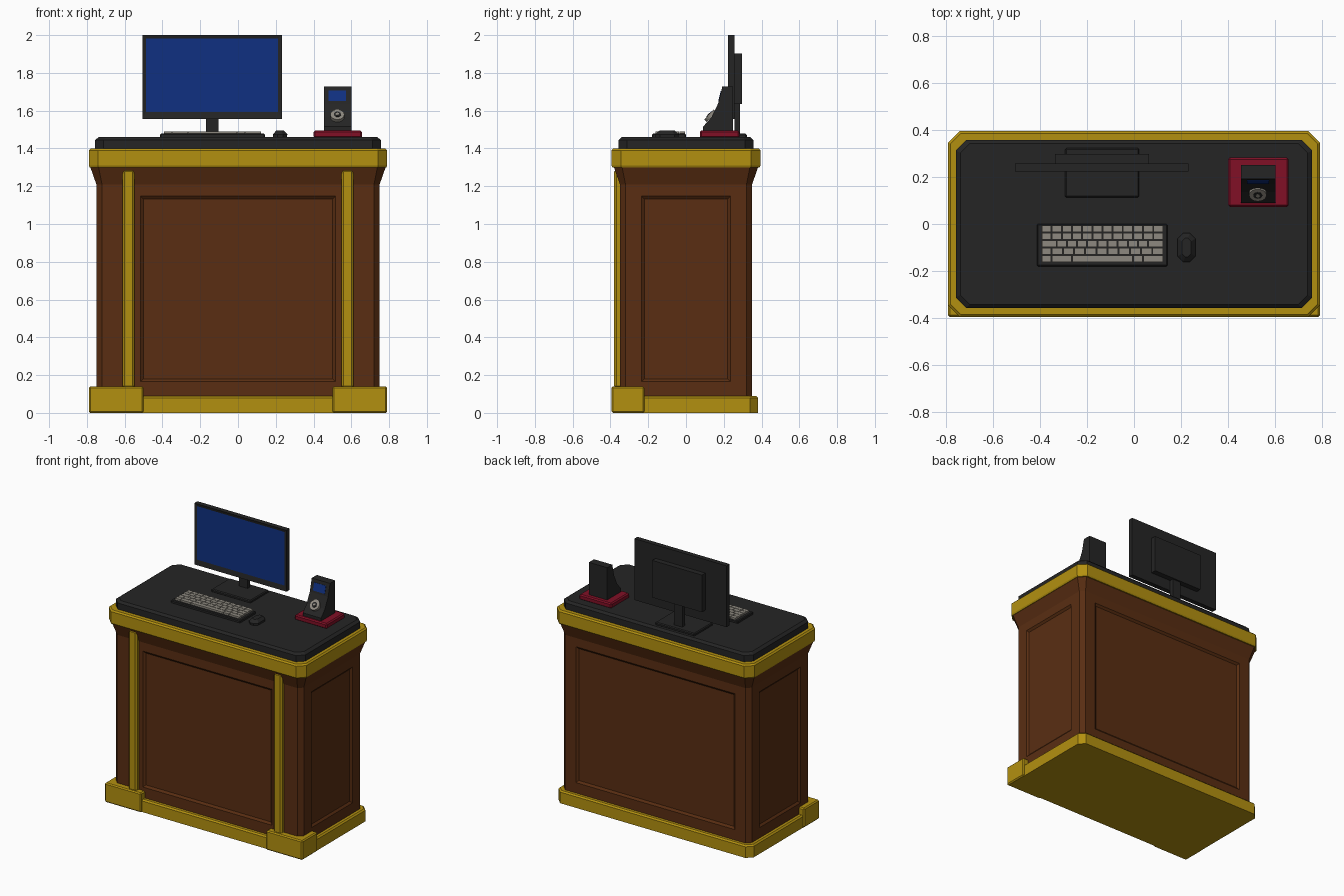
import bpy, bmesh
from mathutils import Matrix, Vector

if "Cube" in bpy.data.objects:
    bpy.data.objects.remove(bpy.data.objects["Cube"], do_unlink=True)


def material(name, rgb):
    m = bpy.data.materials.new(name)
    m.use_nodes = True
    colour = (*rgb, 1)
    m.diffuse_color = colour
    m.node_tree.nodes["Principled BSDF"].inputs["Base Color"].default_value = colour
    return m


GOLD = material("gold trim", (0.45, 0.28, 0.005))
WOOD = material("brown wood", (0.1, 0.027, 0.006))
BLACK = material("black plastic", (0.018, 0.018, 0.018))
RED = material("dark red", (0.22, 0.005, 0.019))
BLUE = material("blue screen", (0.005, 0.03, 0.22))
GREY = material("key grey", (0.27, 0.25, 0.215))


def finish(name, bm, *mats):
    bmesh.ops.recalc_face_normals(bm, faces=bm.faces[:])
    mesh = bpy.data.meshes.new(name)
    bm.to_mesh(mesh)
    bm.free()
    for m in mats:
        mesh.materials.append(m)
    ob = bpy.data.objects.new(name, mesh)
    bpy.context.collection.objects.link(ob)
    return ob


def add_box(bm, x, y, z):
    size = Vector((x[1] - x[0], y[1] - y[0], z[1] - z[0]))
    centre = Vector((sum(x), sum(y), sum(z))) / 2
    m = Matrix.Translation(centre) @ Matrix.Diagonal((*size, 1))
    return bmesh.ops.create_cube(bm, size=1, matrix=m)["verts"]


def box(name, x, y, z, mat, bevel=0):
    bm = bmesh.new()
    add_box(bm, x, y, z)
    if bevel:
        bmesh.ops.bevel(bm, geom=bm.edges[:], offset=bevel, segments=1, affect="EDGES")
    return finish(name, bm, mat)


def stack(name, layers, mat, centre=(0, 0)):
    """Loft through chamfered rectangles given as (half x, half y, chamfer, z)."""
    bm = bmesh.new()
    rings = []
    for hx, hy, c, z in layers:
        quarter = [(hx, hy - c), (hx - c, hy)]
        flip = quarter[::-1]
        pts = quarter + [(-x, y) for x, y in flip]
        pts += [(-x, -y) for x, y in quarter] + [(x, -y) for x, y in flip]
        rings.append([bm.verts.new((x + centre[0], y + centre[1], z)) for x, y in pts])
    for a, b in zip(rings, rings[1:]):
        for i in range(8):
            j = (i + 1) % 8
            bm.faces.new((a[i], a[j], b[j], b[i]))
    bm.faces.new(rings[0])
    bm.faces.new(rings[-1])
    return finish(name, bm, mat)


# Cabinet body with flared cornice
body = stack("cabinet_body", [(0.75, 0.35, 0.03, 0.05), (0.75, 0.35, 0.03, 1.21),
                              (0.785, 0.385, 0.045, 1.31)], WOOD)


# Recessed panels with sloping edges on all four sides
def recess(half, wall, direction, z0=0.165, z1=1.147, depth=0.012, slope=0.015):
    bm = bmesh.new()
    out = Vector(direction)
    side = Vector((-out.y, out.x, 0))
    rings = []
    for d, s in ((depth, -slope), (-depth, slope)):
        rings.append([bm.verts.new(out * (wall + d) + side * u + Vector((0, 0, z)))
                      for u, z in ((-half - s, z0 - s), (half + s, z0 - s),
                                   (half + s, z1 + s), (-half - s, z1 + s))])
    a, b = rings
    bm.faces.new(a)
    bm.faces.new(b)
    for v in b:
        v.co = v.co  # inner ring
    for i in range(4):
        j = (i + 1) % 4
        bm.faces.new((a[i], a[j], b[j], b[i]))
    # swap so that the opening narrows inwards
    for p, q in zip(a, b):
        shift = (q.co - p.co)
        shift -= out * shift.dot(out)
        p.co += shift
        q.co -= shift
    cutter = finish("panel_cutter", bm, WOOD)
    cutter.hide_render = True
    mod = body.modifiers.new("panel", "BOOLEAN")
    mod.operation = "DIFFERENCE"
    mod.solver = "EXACT"
    mod.object = cutter
    bpy.context.view_layer.objects.active = body
    bpy.ops.object.modifier_apply(modifier=mod.name)
    bpy.data.objects.remove(cutter, do_unlink=True)


recess(0.515, 0.35, (0, -1, 0))
recess(0.635, 0.35, (0, 1, 0))
for s in (-1, 1):
    recess(0.235, 0.75, (s, 0, 0))

# Gold plinth, top trim and black worktop
stack("plinth", [(0.78, 0.38, 0.04, 0), (0.78, 0.38, 0.04, 0.08),
                 (0.77, 0.37, 0.035, 0.09)], GOLD)
stack("top_trim", [(0.785, 0.39, 0.045, 1.3), (0.79, 0.395, 0.05, 1.31),
                   (0.79, 0.395, 0.05, 1.39), (0.78, 0.385, 0.045, 1.4)], GOLD)
stack("worktop", [(0.757, 0.357, 0.045, 1.39), (0.757, 0.357, 0.045, 1.445),
                  (0.737, 0.342, 0.04, 1.46)], BLACK)

# Corner blocks and front pilasters
for s, side in ((-1, "right"), (1, "left")):
    box(side + "_corner_block", sorted((s * 0.5, s * 0.79)), (-0.395, -0.22),
        (0, 0.14), GOLD, 0.008)
    box(side + "_pilaster", sorted((s * 0.547, s * 0.612)), (-0.38, -0.335),
        (0.13, 1.29), GOLD, 0.012)

# Monitor with recessed screen
bm = bmesh.new()
add_box(bm, (-0.505, 0.232), (0.223, 0.258), (1.557, 2))
front = min(bm.faces, key=lambda f: f.calc_center_median().y)
bmesh.ops.inset_individual(bm, faces=[front], thickness=0.027, depth=-0.005)
front.material_index = 1
for v in sorted(front.verts, key=lambda v: v.co.z)[:2]:
    v.co.z += 0.018
finish("monitor", bm, BLACK, BLUE)
box("monitor_back", (-0.335, 0.063), (0.255, 0.297), (1.635, 1.903), BLACK)
box("monitor_neck", (-0.17, -0.102), (0.256, 0.285), (1.47, 1.66), BLACK)
box("monitor_foot", (-0.293, 0.022), (0.112, 0.322), (1.455, 1.478), BLACK, 0.006)

# Keyboard, rows given as relative key widths from the back row forwards
box("keyboard", (-0.413, 0.143), (-0.18, 0), (1.455, 1.478), BLACK, 0.005)
rows = [[1] * 12, [1] * 12, [1.5] + [1] * 9 + [1.5], [1] + [1.1] * 10, [1, 2, 6, 1, 2]]
bm = bmesh.new()
for r, widths in enumerate(rows):
    x, y = -0.393, -0.006 - r * 0.0318
    unit = 0.518 / sum(widths)
    for w in widths:
        add_box(bm, (x + 0.002, x + w * unit - 0.002), (y - 0.028, y), (1.47, 1.491))
        x += w * unit
finish("keyboard_keys", bm, GREY)

# Mouse
stack("mouse", [(0.036, 0.06, 0.022, 1.455), (0.038, 0.062, 0.024, 1.475),
                (0.02, 0.04, 0.014, 1.495)], BLACK, (0.223, -0.1))

# Card terminal on its red base
box("terminal_base", (0.4, 0.657), (0.073, 0.283), (1.455, 1.494), RED, 0.008)
profile = [(0.25, 1.48), (0.09, 1.48), (0.09, 1.515), (0.135, 1.565),
           (0.17, 1.638), (0.192, 1.727), (0.25, 1.727)]
bm = bmesh.new()
face = bm.faces.new([bm.verts.new((0.455, y, z)) for y, z in profile])
ext = bmesh.ops.extrude_face_region(bm, geom=[face])["geom"]
bmesh.ops.translate(bm, vec=(0.146, 0, 0),
                    verts=[g for g in ext if isinstance(g, bmesh.types.BMVert)])
finish("terminal", bm, BLACK)

# Terminal display plate on the steep upper face
bm = bmesh.new()
add_box(bm, (-0.047, 0.047), (-0.003, 0.003), (-0.028, 0.028))
tilt = Matrix.Translation((0.526, 0.1805, 1.678)) @ Matrix.Rotation(-0.242, 4, "X")
bmesh.ops.transform(bm, matrix=tilt, verts=bm.verts[:])
finish("terminal_display", bm, BLUE)

# Round dial with dark ring and light hub
for name, radius, lift, mat in (("dial", 0.037, 0, GREY), ("dial_ring", 0.019, 0.002, BLACK),
                                ("dial_hub", 0.009, 0.004, GREY)):
    bm = bmesh.new()
    place = (Matrix.Translation((0.526, 0.129, 1.573)) @ Matrix.Rotation(0.8, 4, "X")
             @ Matrix.Translation((0, 0, lift)))
    bmesh.ops.create_cone(bm, cap_ends=True, segments=20, radius1=radius, radius2=radius,
                          depth=0.02, matrix=place)
    finish(name, bm, mat)
